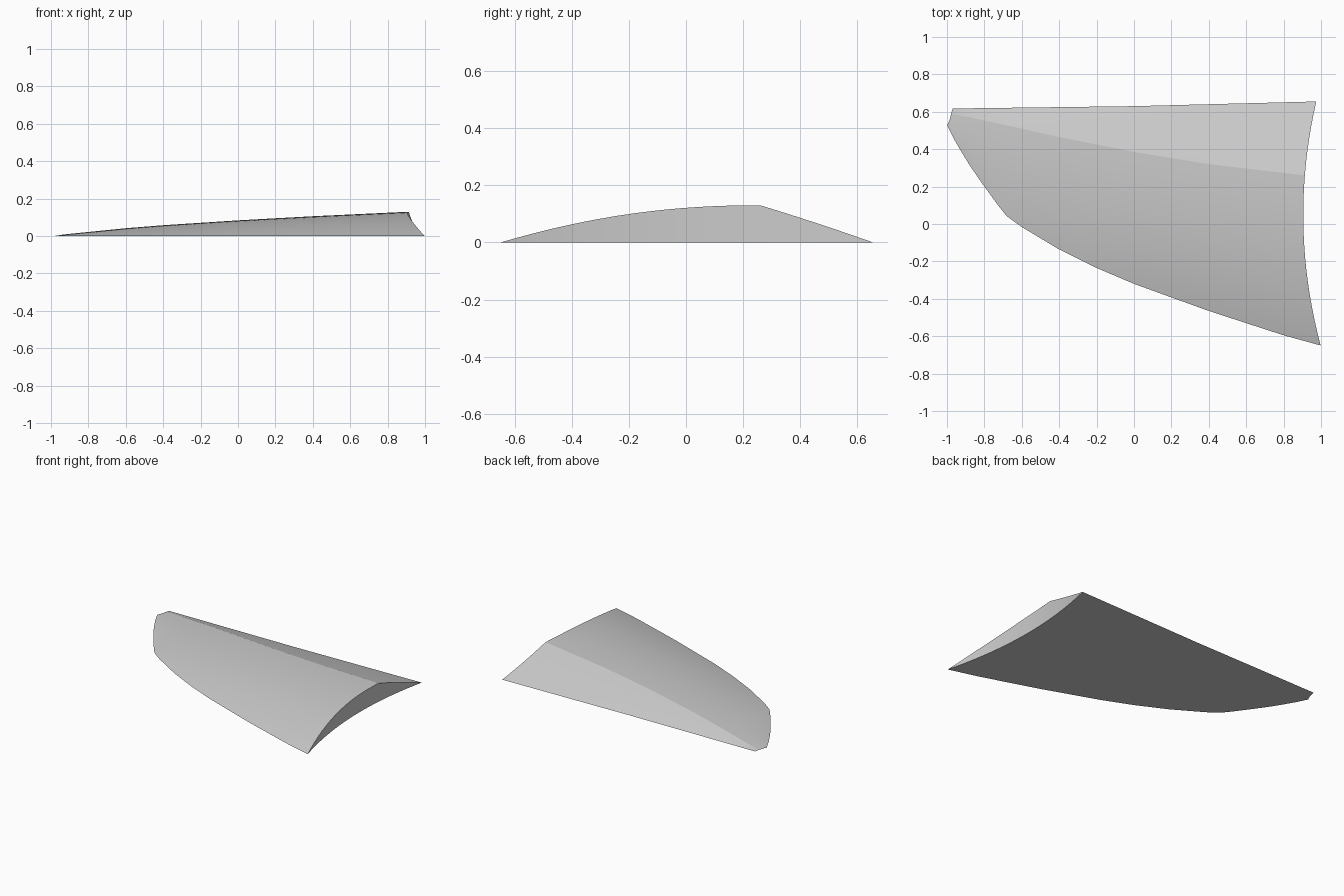
import bpy, bmesh

cube = bpy.data.objects.get("Cube")
if cube:
    bpy.data.objects.remove(cube)

# Plan outline and ridge as (x, value) stations from tip to root
LEAD = [(-1, .53), (-.95, .43), (-.87, .3), (-.8, .2), (-.69, .05), (-.61, -.01),
        (-.4, -.136), (-.2, -.235), (0, -.32), (.4, -.465), (.8, -.595), (1, -.65)]
TRAIL = [(-1, .617), (0, .63), (.975, .655)]
RIDGE_Y = [(-1, .59), (-.9, .575), (-.6, .51), (-.4, .465), (0, .385), (.4, .32), (.91, .26)]
RIDGE_Z = [(-1, 0), (-.9, .012), (-.6, .042), (-.4, .058), (0, .084), (.4, .106), (.91, .13)]
SPAN, FRONT, BACK = 48, 16, 6


def sample(table, x):
    x = min(max(x, table[0][0]), table[-1][0])
    for (x0, a), (x1, b) in zip(table, table[1:]):
        if x <= x1:
            return a + (b - a) * (x - x0) / (x1 - x0)


def root_x(y):
    """Concave root that fits against a round body."""
    return .905 + .19 * (y - .05) ** 2


def surface_point(u, j):
    """Point at span u (tip 0, root 1) and chord step j."""
    front = j <= FRONT
    t = j / FRONT if front else (j - FRONT) / BACK
    x = -1 + 1.93 * u
    for _ in range(12):
        ridge = sample(RIDGE_Y, x)
        y = sample(LEAD, x) * (1 - t) + ridge * t if front else ridge * (1 - t) + sample(TRAIL, x) * t
        tip = -1 + .03 * j / (FRONT + BACK)
        x = (1 - u) * tip + u * root_x(y)
    h = sample(RIDGE_Z, x if u < 1 else .91)
    z = h * (1 - (1 - t) ** 2.2) if front else h * (1 - t + .08 * t * (1 - t))
    return x, y, z if u > 0 else 0


# Curved upper skin
bm = bmesh.new()
chord = FRONT + BACK
grid = [[bm.verts.new(surface_point(i / SPAN, j)) for j in range(chord + 1)]
        for i in range(SPAN + 1)]
for a, b in zip(grid, grid[1:]):
    for j in range(chord):
        bm.faces.new((a[j], b[j], b[j + 1], a[j + 1])).smooth = True

# Flat underside and upright root wall
root = grid[-1]
base = [bm.verts.new((v.co.x, v.co.y, 0)) for v in root[1:-1]]
low = [root[0]] + base + [root[-1]]
bm.faces.new([r[-1] for r in grid[:-1]] + low[::-1] + [r[0] for r in grid[-2::-1]]
             + grid[0][1:-1])
for j in range(chord):
    loop = [low[j], low[j + 1], root[j + 1], root[j]]
    bm.faces.new(list(dict.fromkeys(loop))).smooth = True
bmesh.ops.recalc_face_normals(bm, faces=bm.faces)

# Crisp rim and ridge line
ridge = {r[FRONT] for r in grid}
for e in bm.edges:
    if e.calc_face_angle(0) > .6 or any(len(f.verts) > 4 for f in e.link_faces) \
            or all(v in ridge for v in e.verts):
        e.smooth = False

mesh = bpy.data.meshes.new("wing_fin")
bm.to_mesh(mesh)
bm.free()
fin = bpy.data.objects.new("wing_fin", mesh)
bpy.context.collection.objects.link(fin)

# Plain grey finish
grey = bpy.data.materials.new("light grey")
grey.use_nodes = True
grey.diffuse_color = (.6, .6, .6, 1)
grey.node_tree.nodes["Principled BSDF"].inputs["Base Color"].default_value = (.6, .6, .6, 1)
mesh.materials.append(grey)
